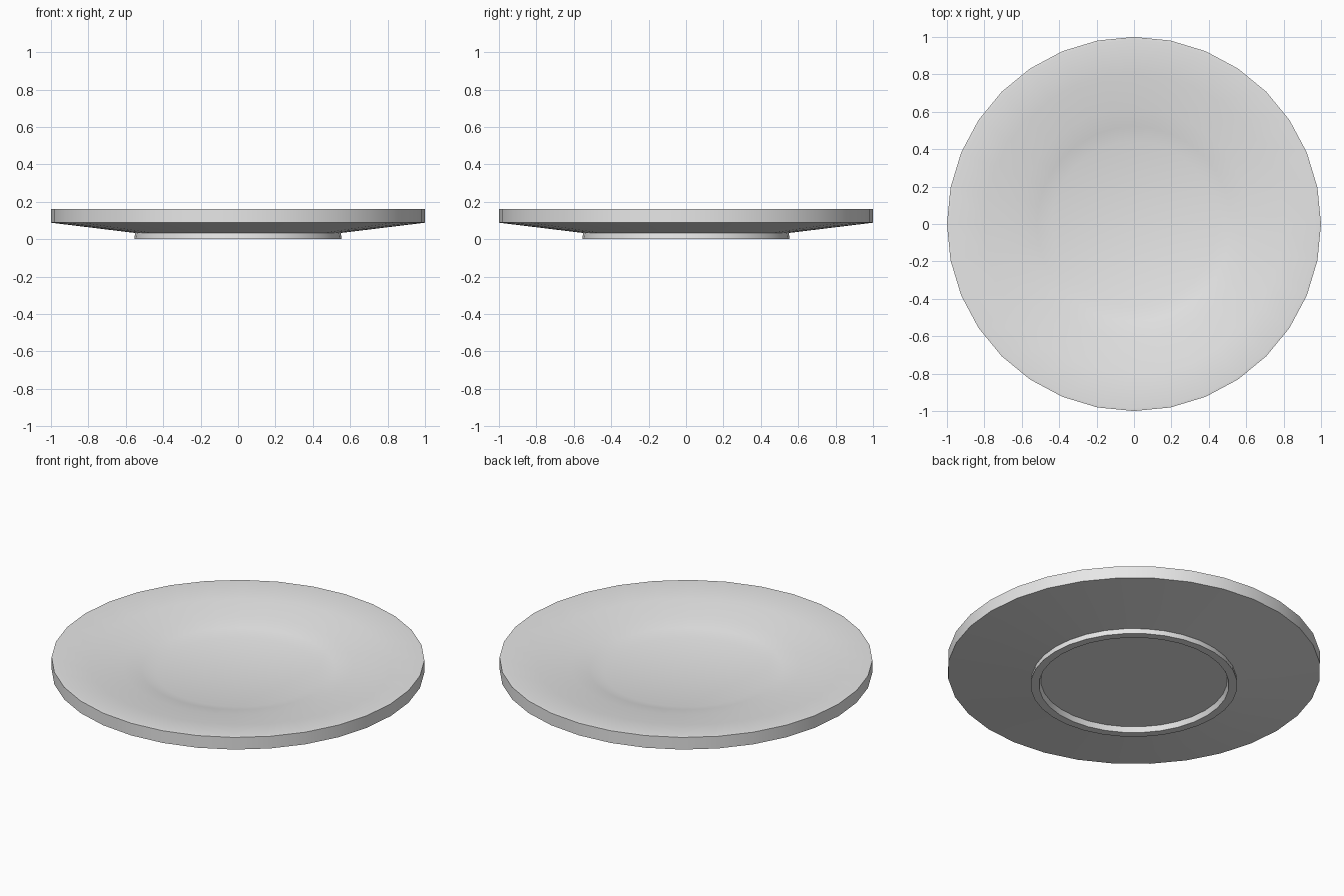
import bpy, bmesh, math

if "Cube" in bpy.data.objects:
    bpy.data.objects.remove(bpy.data.objects["Cube"])

N = 32
# radius, height: underside recess, foot ring, underside, rim, well, flat centre
profile = [(0, 0.03), (0.50, 0.03), (0.51, 0.0), (0.555, 0.0), (0.55, 0.033),
           (1.0, 0.088), (1.0, 0.16), (0.985, 0.162), (0.80, 0.142), (0.62, 0.118),
           (0.52, 0.10), (0.44, 0.08), (0, 0.08)]

bm = bmesh.new()
rings = []
for r, z in profile:
    if r == 0:
        rings.append([bm.verts.new((0, 0, z))] * N)
    else:
        rings.append([bm.verts.new((r * math.cos(2 * math.pi * i / N),
                                    r * math.sin(2 * math.pi * i / N), z)) for i in range(N)])
for a, b in zip(rings, rings[1:]):
    for i in range(N):
        j = (i + 1) % N
        bm.faces.new(list(dict.fromkeys((a[i], a[j], b[j], b[i]))))
bmesh.ops.recalc_face_normals(bm, faces=bm.faces)

mesh = bpy.data.meshes.new("plate")
bm.to_mesh(mesh)
bm.free()
plate = bpy.data.objects.new("plate", mesh)
bpy.context.collection.objects.link(plate)

# plain pale ceramic
mat = bpy.data.materials.new("pale grey ceramic")
mat.diffuse_color = (0.8, 0.8, 0.8, 1)
mat.use_nodes = True
mat.node_tree.nodes["Principled BSDF"].inputs["Base Color"].default_value = mat.diffuse_color
mesh.materials.append(mat)

bpy.context.view_layer.objects.active = plate
plate.select_set(True)
bpy.ops.object.shade_smooth_by_angle(angle=math.radians(40))
